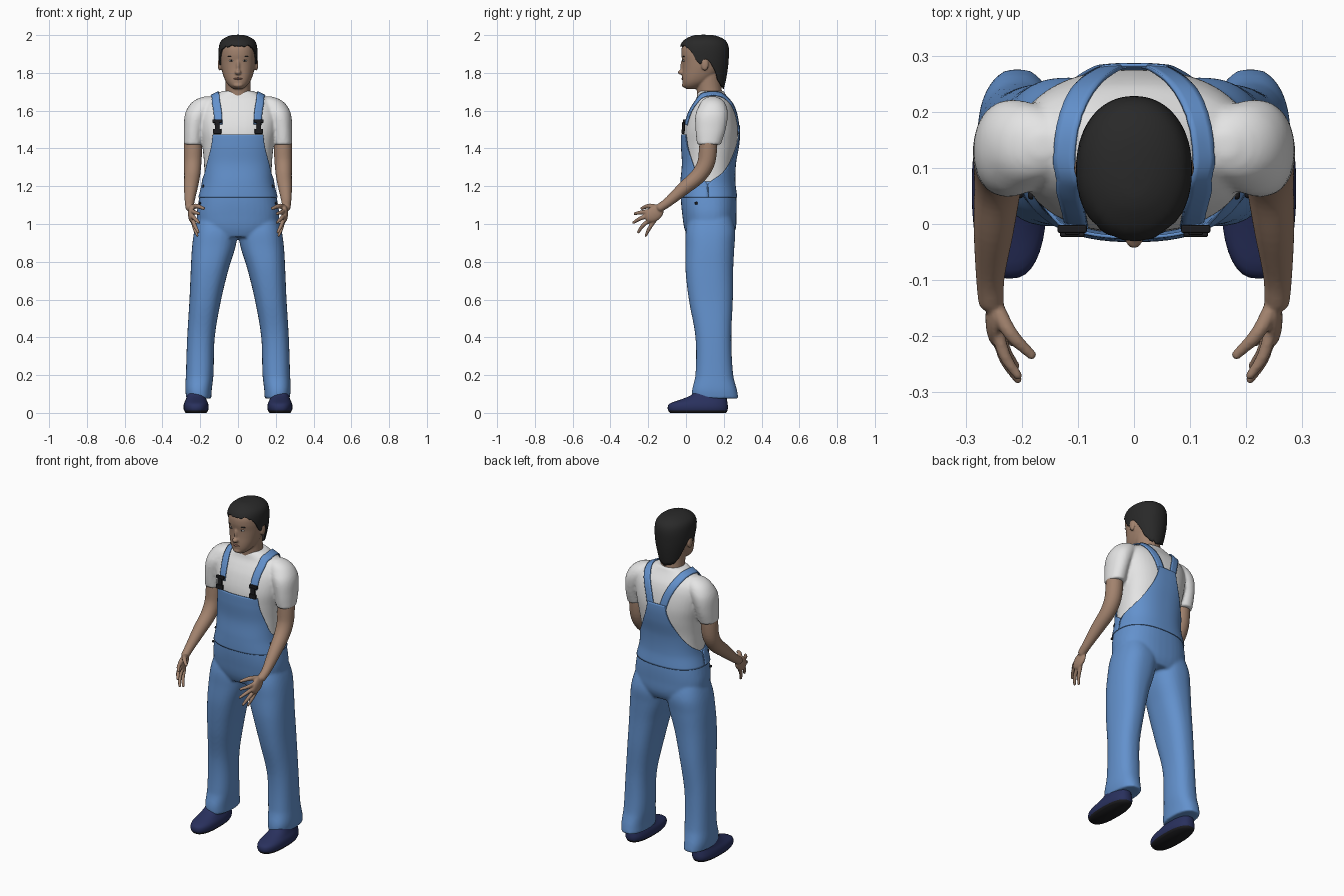
import bpy, bmesh, math, random
from mathutils import Vector, Matrix
from mathutils.bvhtree import BVHTree

if "Cube" in bpy.data.objects:
    bpy.data.objects.remove(bpy.data.objects["Cube"])

random.seed(4)


def material(name, r, g, b):
    m = bpy.data.materials.new(name)
    m.diffuse_color = (r, g, b, 1)
    m.use_nodes = True
    m.node_tree.nodes["Principled BSDF"].inputs["Base Color"].default_value = m.diffuse_color
    return m


BLUE = material("overall blue", 0.125, 0.285, 0.61)
WHITE = material("shirt white", 0.78, 0.78, 0.78)
SKIN = material("skin", 0.36, 0.225, 0.155)
HAIR = material("hair black", 0.022, 0.022, 0.022)
NAVY = material("shoe navy", 0.022, 0.03, 0.11)
DARK = material("buckle black", 0.012, 0.012, 0.014)
LIP = material("lip brown", 0.27, 0.13, 0.1)
EYE = material("eye white", 0.6, 0.6, 0.58)


def curve(rows, t):
    """Smooth interpolation of table rows keyed by their first column."""
    n = len(rows)
    t = max(rows[0][0], min(rows[-1][0], t))
    i = 0
    while i < n - 2 and t > rows[i + 1][0]:
        i += 1
    h = rows[i + 1][0] - rows[i][0]
    s = (t - rows[i][0]) / h

    def slope(k, c):
        a, b = rows[max(k - 1, 0)], rows[min(k + 1, n - 1)]
        return (b[c] - a[c]) / (b[0] - a[0])
    return [(2*s**3 - 3*s*s + 1) * rows[i][c] + (3*s*s - 2*s**3) * rows[i + 1][c]
            + h * ((s**3 - 2*s*s + s) * slope(i, c) + (s**3 - s*s) * slope(i + 1, c))
            for c in range(1, len(rows[0]))]


def section(rows, z, phi, off=0.0, side=1, p=2.4):
    """Point on a body outline; rows are z, half width, front y, back y, centre x."""
    v = curve(rows, z)
    rx, ry, cy = v[0] + off, (v[2] - v[1]) / 2 + off, (v[1] + v[2]) / 2
    s, c = math.sin(phi), math.cos(phi)
    return Vector((side * (v[3] if len(v) > 3 else 0) + rx * math.copysign(abs(s) ** (2 / p), s),
                   cy - ry * math.copysign(abs(c) ** (2 / p), c), z))


def grid(bm, f, nu, nv, closed=True, caps=(True, True)):
    rings = [[bm.verts.new(f(u / nu, v / nv)) for u in range(nu if closed else nu + 1)]
             for v in range(nv + 1)]
    for a, b in zip(rings, rings[1:]):
        for u in range(nu):
            w = (u + 1) % len(a)
            bm.faces.new((a[u], a[w], b[w], b[u]))
    if closed and caps[0]:
        bm.faces.new(rings[0])
    if closed and caps[1]:
        bm.faces.new(rings[-1])


def loft(bm, rows, z0, z1, off=0.0, side=1, nu=40, nv=40, p=2.4):
    grid(bm, lambda u, v: section(rows, z0 + (z1 - z0) * v, u * math.tau, off, side, p), nu, nv)


def tube(bm, pts, nu=16, steps=5):
    """Round limb through points x, y, z, radius."""
    rows = [(i, *p) for i, p in enumerate(pts)]
    n = len(pts) - 1

    def f(u, v):
        x, y, z, r = curve(rows, v * n)
        d = Vector(curve(rows, v * n + 0.02)[:3]) - Vector(curve(rows, v * n - 0.02)[:3])
        b = d.cross(Vector((1, 0, 0))).normalized()
        a = b.cross(d).normalized()
        return Vector((x, y, z)) + r * (a * math.cos(u * math.tau) + b * math.sin(u * math.tau))
    grid(bm, f, nu, n * steps)
    ball(bm, pts[-1][:3], (pts[-1][3],) * 3)


def ball(bm, loc, size, rot=None):
    m = Matrix.Translation(loc) @ (rot or Matrix()) @ Matrix.Diagonal((*size, 1))
    bmesh.ops.create_uvsphere(bm, u_segments=16, v_segments=10, radius=1, matrix=m)


def box(bm, loc, size):
    m = Matrix.Translation(loc) @ Matrix.Diagonal((*size, 1))
    bmesh.ops.create_cube(bm, size=1, matrix=m)


def finish(name, bm, mat, voxel=0, relax=4, mirror=False, thick=0, bevel=0, smooth=True):
    bmesh.ops.recalc_face_normals(bm, faces=bm.faces)
    for f in bm.faces:
        f.smooth = smooth
    me = bpy.data.meshes.new(name)
    bm.to_mesh(me)
    bm.free()
    me.materials.append(mat)
    ob = bpy.data.objects.new(name, me)
    bpy.context.collection.objects.link(ob)
    if voxel:
        m = ob.modifiers.new("blend", 'REMESH')
        m.mode, m.voxel_size, m.use_smooth_shade = 'VOXEL', voxel, True
        m = ob.modifiers.new("relax", 'SMOOTH')
        m.factor, m.iterations = 0.5, relax
    if thick:
        m = ob.modifiers.new("cloth", 'SOLIDIFY')
        m.thickness, m.offset = thick, 0
    if bevel:
        m = ob.modifiers.new("bevel", 'BEVEL')
        m.width, m.segments = bevel, 2
    if mirror:
        ob.modifiers.new("mirror", 'MIRROR')
    return ob


# Shirt: torso and short sleeves blended together
TORSO = [(0.90, .15, .03, .22), (0.97, .20, .0, .255), (1.05, .211, -.013, .26),
         (1.13, .20, -.02, .26), (1.22, .18, -.018, .25), (1.32, .18, -.01, .253),
         (1.42, .19, -.015, .27), (1.50, .205, -.012, .275), (1.58, .21, .01, .264),
         (1.63, .195, .035, .247), (1.66, .165, .053, .227), (1.685, .12, .06, .21),
         (1.705, .082, .068, .20)]
SLEEVE = [(1.42, .049, .058, .185, .238), (1.50, .054, .05, .21, .233), (1.58, .065, .05, .222, .216),
          (1.63, .067, .07, .212, .19), (1.66, .05, .09, .19, .172), (1.675, .02, .12, .16, .16)]
bm = bmesh.new()
loft(bm, TORSO, 1.12, 1.705)
for s in (1, -1):
    loft(bm, SLEEVE, 1.42, 1.675, side=s, nu=28, nv=24, p=2.1)
shirt = finish("shirt", bm, WHITE, voxel=0.008, relax=5)

# Trousers: hips and two flared legs
LEG = [(0.075, .066, .032, .278, .207), (0.12, .07, .032, .27, .209), (0.2, .073, .05, .25, .203),
       (0.4, .073, .05, .24, .196), (0.6, .084, .015, .248, .173), (0.76, .1, -.003, .25, .15),
       (0.88, .115, -.003, .256, .128), (0.97, .115, .0, .26, .115), (1.08, .1, .03, .23, .1)]
bm = bmesh.new()
loft(bm, TORSO, 0.93, 1.225, off=.007)
for s in (1, -1):
    loft(bm, LEG, 0.075, 1.08, side=s, nv=60)
finish("trousers", bm, BLUE, voxel=0.008, relax=4)

# Bib and back panel hug the torso; the span narrows with height
FRONT = [(1.14, 90), (1.22, 88), (1.26, 70), (1.32, 57), (1.40, 43), (1.475, 35)]
BACK = [(1.14, 90), (1.22, 88), (1.27, 62), (1.32, 43), (1.40, 25), (1.47, 15), (1.52, 12)]
for name, span, turn in (("bib", FRONT, 0), ("back_panel", BACK, math.pi)):
    def panel(u, v):
        z = span[0][0] + (span[-1][0] - span[0][0]) * v
        return section(TORSO, z, turn + (2 * u - 1) * math.radians(curve(span, z)[0]), .009)
    bm = bmesh.new()
    grid(bm, panel, 40, 40, closed=False)
    finish(name, bm, BLUE, thick=.006)

# Shoulder straps laid onto the shirt
skin_tree = BVHTree.FromObject(shirt, bpy.context.evaluated_depsgraph_get())
STRAP = [(0, .108, -.02, 1.53), (1, .115, 0, 1.61), (2, .13, .05, 1.69), (3, .136, .12, 1.71),
         (4, .123, .19, 1.70), (5, .09, .25, 1.64), (6, .06, .28, 1.57), (7, .034, .29, 1.48)]


def strap(u, v):
    c, n, _, _ = skin_tree.find_nearest(Vector(curve(STRAP, 7 * v)))
    d = Vector(curve(STRAP, 7 * v + .05)) - Vector(curve(STRAP, 7 * v - .05))
    q, m, _, _ = skin_tree.find_nearest(c + n.cross(d).normalized() * (u - .5) * .042)
    return q + m * .006


bm = bmesh.new()
grid(bm, strap, 4, 50, closed=False)
finish("straps", bm, BLUE, thick=.007, mirror=True)

# Buckles on the bib and side buttons
bm = bmesh.new()
box(bm, (.11, -.009, 1.545), (.052, .014, .018))
box(bm, (.11, -.013, 1.515), (.026, .014, .05))
box(bm, (.11, -.016, 1.49), (.044, .014, .026))
finish("buckles", bm, DARK, mirror=True, bevel=.003, smooth=False)
bm = bmesh.new()
for z in (1.2, 1.11):
    p = section(TORSO, z, math.radians(68), .012)
    ball(bm, p, (.006, .008, .008))
finish("side_buttons", bm, DARK, mirror=True)

# Arms with bent elbows, palms and spread fingers
bm = bmesh.new()
tube(bm, [(.237, .12, 1.50, .045), (.238, .117, 1.40, .048), (.24, .105, 1.32, .046),
          (.243, .065, 1.255, .042), (.25, -.01, 1.19, .036), (.256, -.09, 1.12, .026),
          (.255, -.135, 1.088, .023)], nu=24)
ball(bm, (.247, -.168, 1.055), (.018, .056, .040), Matrix.Rotation(math.radians(38), 4, 'X'))
for finger in ([(.247, -.18, 1.07, .012), (.23, -.235, 1.062, .011), (.207, -.27, 1.055, .008)],
               [(.245, -.19, 1.045, .012), (.23, -.24, 1.03, .011), (.207, -.277, 1.008, .008)],
               [(.243, -.18, 1.03, .012), (.23, -.225, .995, .011), (.211, -.253, .957, .008)],
               [(.241, -.165, 1.02, .011), (.23, -.195, .975, .010), (.215, -.213, .938, .007)],
               [(.25, -.14, 1.085, .015), (.22, -.195, 1.095, .013), (.183, -.233, 1.083, .009)]):
    tube(bm, finger, nu=10)
finish("arms", bm, SKIN, voxel=0.0045, relax=2, mirror=True)

# Head, neck, nose and ears
HEAD = [(1.715, .025, .0, .06), (1.73, .045, -.014, .09), (1.75, .062, -.019, .125),
        (1.78, .076, -.02, .16), (1.82, .087, -.018, .19), (1.86, .093, -.019, .205),
        (1.90, .095, -.025, .213), (1.94, .092, -.02, .21), (1.97, .075, .005, .19),
        (1.985, .04, .04, .15), (1.99, .01, .08, .11)]
bm = bmesh.new()
loft(bm, HEAD, 1.715, 1.99, p=2.2)
tube(bm, [(0, .135, 1.60, .07), (0, .128, 1.66, .068), (0, .122, 1.72, .066), (0, .115, 1.79, .068)], nu=24)
ball(bm, (0, -.022, 1.803), (.017, .022, .014))
ball(bm, (0, -.017, 1.835), (.01, .013, .036))
ball(bm, (0, -.01, 1.735), (.025, .012, .012))
for s in (1, -1):
    ball(bm, (s * .097, .1, 1.845), (.01, .02, .034))
finish("head", bm, SKIN, voxel=0.005, relax=2)

# Facial features
for name, mat, loc, size in (("eyes", EYE, (.035, -.010, 1.865), (.014, .008, .005)),
                             ("pupils", DARK, (.035, -.014, 1.865), (.005, .006, .005)),
                             ("eyebrows", HAIR, (.037, -.011, 1.886), (.02, .007, .0035))):
    bm = bmesh.new()
    ball(bm, loc, size)
    finish(name, bm, mat, mirror=True)
bm = bmesh.new()
ball(bm, (0, -.016, 1.769), (.023, .009, .006))
finish("lips", bm, LIP)

# Short hair with an uneven hairline around face, ears and nape
SCALP = [(1.70, .06, .03, .192), (1.76, .076, -.0, .207), (1.82, .091, -.02, .217),
         (1.87, .098, -.027, .222), (1.93, .098, -.029, .223), (1.965, .088, -.014, .21),
         (1.985, .063, .016, .18), (1.996, .03, .05, .14), (1.998, .004, .085, .1)]
LINE = [(0, 1.945), (40, 1.938), (62, 1.91), (76, 1.85), (84, 1.845), (95, 1.875), (112, 1.82),
        (132, 1.75), (180, 1.715)]
jag = [random.uniform(-.006, .006) for _ in range(72)]


def hair(u, v):
    k = round(u * 72) % 72
    low = curve(LINE, abs((u * 360 + 180) % 360 - 180))[0] + jag[k]
    return section(SCALP, low + (1.998 - low) * math.sin(v * math.pi / 2), u * math.tau, p=2.15)


bm = bmesh.new()
grid(bm, hair, 72, 24, caps=(False, True))
finish("hair", bm, HAIR, thick=.008)

# Shoes with dark soles
SHOE = [(0.0, .055, -.085, .212), (0.012, .063, -.094, .219), (0.03, .067, -.097, .222),
        (0.05, .064, -.085, .22), (0.07, .055, -.03, .217), (0.09, .049, .02, .213), (0.115, .045, .05, .21)]
bm = bmesh.new()
grid(bm, lambda u, v: section(SHOE, .115 * v, u * math.tau, p=2.5) + Vector((.222, 0, 0)), 36, 18)
shoes = finish("shoes", bm, NAVY, mirror=True)
shoes.data.materials.append(DARK)
for f in shoes.data.polygons:
    f.material_index = 1 if f.center.z < .012 else 0
